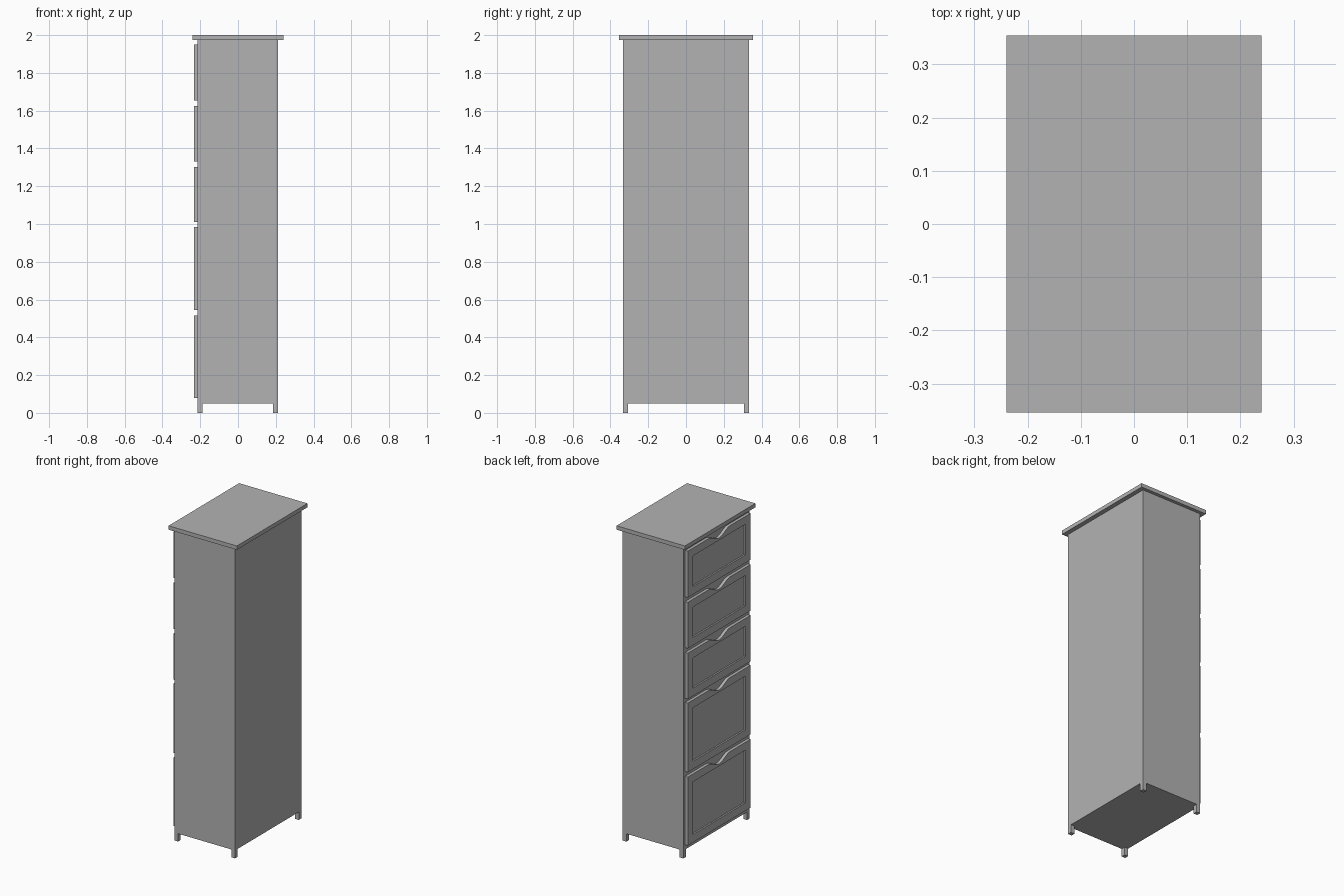
import bpy, bmesh, math

if "Cube" in bpy.data.objects:
    bpy.data.objects.remove(bpy.data.objects["Cube"])

grey = bpy.data.materials.new("plain_grey")
grey.diffuse_color = (0.45, 0.45, 0.45, 1)
grey.use_nodes = True
grey.node_tree.nodes["Principled BSDF"].inputs["Base Color"].default_value = grey.diffuse_color


def finish(name, bm):
    bmesh.ops.recalc_face_normals(bm, faces=bm.faces[:])
    mesh = bpy.data.meshes.new(name)
    bm.to_mesh(mesh)
    bm.free()
    mesh.materials.append(grey)
    obj = bpy.data.objects.new(name, mesh)
    bpy.context.collection.objects.link(obj)
    return obj


def box(name, x0, x1, y0, y1, z0, z1):
    bm = bmesh.new()
    bmesh.ops.create_cube(bm, size=1)
    for v in bm.verts:
        v.co = ((x0, x1)[v.co.x > 0], (y0, y1)[v.co.y > 0], (z0, z1)[v.co.z > 0])
    return finish(name, bm)


FRONT, BACK, SIDE = -0.214, 0.212, 0.333   # carcass limits
DRAWER_FRONT, HALF_W = -0.233, 0.315       # drawer face and half width
BORDER, NOTCH_W, NOTCH_D = 0.05, 0.11, 0.036


def drawer(index, z0, z1):
    """Framed drawer front with a curved finger notch in its top edge."""
    # Outer outline with a smooth dip at the top centre
    outer = [(-HALF_W, z1), (-HALF_W, z0), (HALF_W, z0), (HALF_W, z1)]
    steps = 16
    for i in range(steps + 1):
        y = NOTCH_W * (1 - 2 * i / steps)
        outer.append((y, z1 - NOTCH_D * (1 + math.cos(math.pi * y / NOTCH_W)) / 2))
    # Inner opening
    iy, iz0, iz1 = HALF_W - BORDER, z0 + BORDER, z1 - BORDER
    inner = [(-iy, iz0), (iy, iz0), (iy, iz1), (-iy, iz1)]

    bm = bmesh.new()
    edges = []
    for loop in (outer, inner):
        verts = [bm.verts.new((DRAWER_FRONT, y, z)) for y, z in loop]
        edges += [bm.edges.new((verts[i - 1], verts[i])) for i in range(len(verts))]
    bmesh.ops.triangle_fill(bm, use_beauty=True, edges=edges, normal=(-1, 0, 0))
    result = bmesh.ops.extrude_face_region(bm, geom=bm.faces[:], use_keep_orig=True)
    moved = [g for g in result["geom"] if isinstance(g, bmesh.types.BMVert)]
    bmesh.ops.translate(bm, verts=moved, vec=(FRONT - DRAWER_FRONT, 0, 0))
    finish(f"drawer_frame_{index}", bm)
    # Recessed panel
    box(f"drawer_panel_{index}", DRAWER_FRONT + 0.01, FRONT, -iy, iy, iz0, iz1)


# Carcass, back sheet and top board
box("carcass", FRONT, 0.206, -SIDE, SIDE, 0.05, 1.975)
box("back_panel", 0.206, BACK, -SIDE, SIDE, 0.05, 1.975)
box("top_board", -0.24, 0.24, -0.354, 0.354, 1.975, 2.0)

# Four square feet
LEG = 0.026
for lx, x0 in (("front", FRONT), ("back", BACK - LEG)):
    for ly, y0 in (("left", SIDE - LEG), ("right", -SIDE)):
        box(f"{lx}_{ly}_leg", x0, x0 + LEG, y0, y0 + LEG, 0, 0.05)

# Two deep drawers below three shallow ones
for n, (z0, z1) in enumerate([(0.08, 0.515), (0.545, 0.985), (1.01, 1.302),
                              (1.332, 1.625), (1.655, 1.95)], 1):
    drawer(n, z0, z1)
